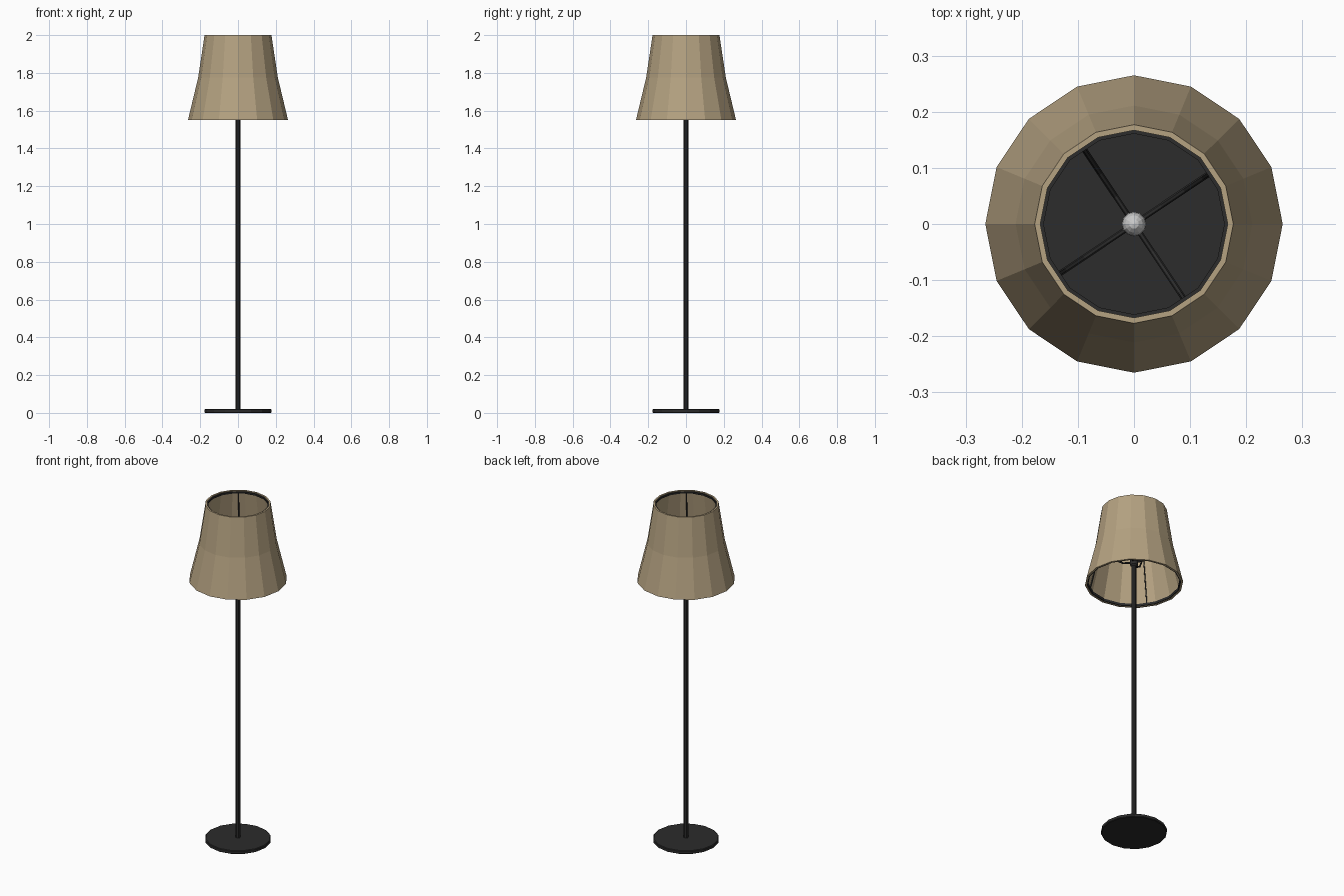
import bpy, bmesh
from math import cos, sin, pi, radians

if "Cube" in bpy.data.objects:
    bpy.data.objects.remove(bpy.data.objects["Cube"])


def material(name, color):
    m = bpy.data.materials.new(name)
    m.diffuse_color = color
    m.use_nodes = True
    m.node_tree.nodes["Principled BSDF"].inputs["Base Color"].default_value = m.diffuse_color
    return m


DARK = material("dark_metal", (0.025, 0.025, 0.025, 1))
FABRIC = material("tan_fabric", (0.46, 0.36, 0.22, 1))


def lathe(name, profile, sides, mat=None, closed=False):
    """Revolve (radius, z) points about the z axis; open profiles get capped."""
    bm = bmesh.new()
    rings = [[bm.verts.new((r * cos(2 * pi * i / sides), r * sin(2 * pi * i / sides), z))
              for i in range(sides)] for r, z in profile]
    pairs = list(zip(rings, rings[1:]))
    if closed:
        pairs.append((rings[-1], rings[0]))
    else:
        bm.faces.new(rings[0])
        bm.faces.new(rings[-1])
    for a, b in pairs:
        for i in range(sides):
            j = (i + 1) % sides
            bm.faces.new((a[i], a[j], b[j], b[i]))
    bmesh.ops.recalc_face_normals(bm, faces=bm.faces)
    me = bpy.data.meshes.new(name)
    bm.to_mesh(me)
    bm.free()
    ob = bpy.data.objects.new(name, me)
    bpy.context.collection.objects.link(ob)
    if mat:
        me.materials.append(mat)
    return ob


def wire(name, points, angle, radius):
    """Four-sided wire through (radius, z) points in a vertical plane."""
    cu = bpy.data.curves.new(name, 'CURVE')
    cu.dimensions = '3D'
    cu.bevel_depth = radius
    cu.bevel_resolution = 1
    cu.use_fill_caps = True
    sp = cu.splines.new('POLY')
    sp.points.add(len(points) - 1)
    for p, (r, z) in zip(sp.points, points):
        p.co = (r * cos(angle), r * sin(angle), z, 1)
        sp.use_smooth = False
    cu.materials.append(DARK)
    ob = bpy.data.objects.new(name, cu)
    bpy.context.collection.objects.link(ob)


# Weighted foot and pole
lathe("base", [(0.174, 0), (0.178, 0.003), (0.178, 0.017), (0.174, 0.02)], 16, DARK)
lathe("pole", [(0.013, 0.015), (0.013, 1.66)], 8, DARK)
lathe("socket", [(0.013, 1.655), (0.021, 1.662), (0.021, 1.70), (0.014, 1.71)], 12, DARK)

# Bulb
bpy.ops.mesh.primitive_uv_sphere_add(segments=12, ring_count=8, radius=0.022,
                                     location=(0, 0, 1.735))
bulb = bpy.context.object
bulb.name = "bulb"
bulb.scale.z = 1.5

# Faceted fabric shade with a slight bend halfway up
lathe("shade", [(0.265, 1.55), (0.211, 1.775), (0.177, 2.0),
                (0.167, 2.0), (0.201, 1.775), (0.255, 1.55)], 16, FABRIC, closed=True)


# Hoops inside the two openings
def hoop(name, r, z0, z1, slope):
    lathe(name, [(r, z0), (r - slope, z1), (r - slope - 0.006, z1), (r - 0.006, z0)],
          16, DARK, closed=True)


hoop("lower_hoop", 0.255, 1.552, 1.564, 0.003)
hoop("upper_hoop", 0.169, 1.984, 1.996, 0.002)

# Ribs along the shade and curved arms to the socket
for k in range(4):
    a = radians(33.75 + 90 * k)
    wire(f"rib_{k + 1}", [(0.246, 1.555), (0.194, 1.775), (0.161, 1.99)], a, 0.003)
    wire(f"arm_{k + 1}", [(0.01, 1.68), (0.06, 1.685), (0.11, 1.715),
                          (0.15, 1.77), (0.177, 1.88)], a, 0.005)
